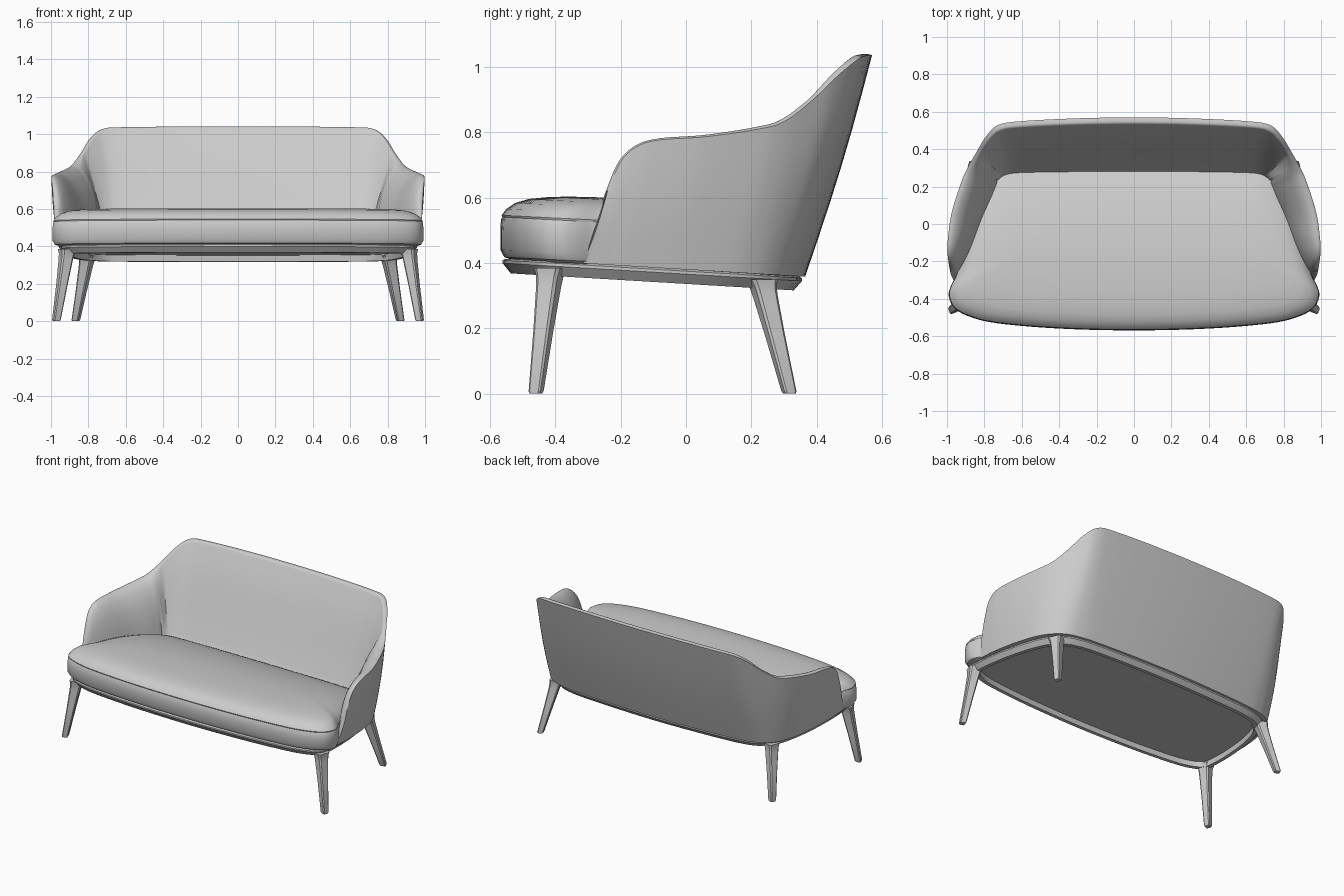
import bpy, bmesh, math

cube = bpy.data.objects.get("Cube")
if cube:
    bpy.data.objects.remove(cube, do_unlink=True)

grey = bpy.data.materials.new("soft_grey")
grey.use_nodes = True
colour = (0.6, 0.6, 0.6, 1)
grey.diffuse_color = colour
for node in grey.node_tree.nodes:
    if node.type == 'BSDF_PRINCIPLED':
        node.inputs["Base Color"].default_value = colour


def spline(points, steps, closed=False):
    """Smooth curve through points of any dimension."""
    n = len(points)

    def at(i):
        return points[i % n] if closed else points[min(max(i, 0), n - 1)]

    out = []
    for i in range(n if closed else n - 1):
        for s in range(steps):
            t = s / steps
            out.append(tuple(
                b + 0.5 * t * (c - a + t * (2*a - 5*b + 4*c - d + t * (3*(b - c) + d - a)))
                for a, b, c, d in zip(at(i - 1), at(i), at(i + 1), at(i + 2))))
    if not closed:
        out.append(points[-1])
    return out


def loft(name, rings, angle=35):
    """Skin a row of closed rings and cap both ends."""
    bm = bmesh.new()
    rows = [[bm.verts.new(p) for p in ring] for ring in rings]
    n = len(rows[0])
    for low, high in zip(rows, rows[1:]):
        for i in range(n):
            j = (i + 1) % n
            bm.faces.new((low[i], low[j], high[j], high[i]))
    bm.faces.new(rows[0][::-1])
    bm.faces.new(rows[-1])
    bmesh.ops.recalc_face_normals(bm, faces=bm.faces[:])
    mesh = bpy.data.meshes.new(name)
    bm.to_mesh(mesh)
    bm.free()
    mesh.materials.append(grey)
    obj = bpy.data.objects.new(name, mesh)
    bpy.context.collection.objects.link(obj)
    bpy.ops.object.select_all(action='DESELECT')
    obj.select_set(True)
    bpy.context.view_layer.objects.active = obj
    bpy.ops.object.shade_smooth_by_angle(angle=math.radians(angle))


def outline(half):
    """Closed smooth plan from its left half, front centre to back centre."""
    return spline(half + [(-x, y) for x, y in half[-2:0:-1]], 5, closed=True)


def dip(y):
    """How far the sitting surface has sunk at depth y."""
    return max(0, y + 0.25) ** 2


def slab(name, plan, profile, slope, centre, half_depth, sag=0):
    """Stack inset copies of a plan; slope tips it back, sag sinks its rear top."""
    rings = []
    z_low, z_high = profile[0][1], profile[-1][1]
    for inset, z in profile:
        sx, sy = 1 - inset / 0.97, 1 - inset / half_depth
        weight = sag * (z - z_low) / (z_high - z_low)
        ring = [(x * sx, centre + (y - centre) * sy) for x, y in plan]
        rings.append([(x, y, z - slope * y - weight * dip(y)) for x, y in ring])
    loft(name, rings)


# Wraparound shell: plan of bottom edge, rim (with height) and inner seat line
stations = [
    (.955, -.315, .985, -.24, .62, .95, -.26),
    (.957, -.29, .992, -.2, .71, .925, -.23),
    (.957, -.25, .997, -.15, .757, .89, -.17),
    (.955, -.17, .995, -.08, .777, .855, -.09),
    (.938, -.02, .975, .06, .787, .81, .03),
    (.907, .12, .925, .22, .81, .757, .15),
    (.875, .2, .89, .3, .833, .725, .23),
    (.837, .255, .842, .385, .897, .7, .252),
    (.785, .298, .79, .47, .978, .67, .264),
    (.715, .323, .725, .53, 1.026, .63, .269),
    (.6, .341, .6, .55, 1.034, .55, .272),
    (.3, .359, .3, .565, 1.037, .28, .275),
    (0, .365, 0, .57, 1.037, 0, .276)]
mirrored = [(-bx, by, -rx, ry, rz, -sx, sy)
            for bx, by, rx, ry, rz, sx, sy in stations[-2::-1]]
# Padding profiles: share of the way inward, share of the way down
arm_pad = spline([(0, 0), (.07, -.02), (.18, -.01), (.32, .04), (.48, .14),
                  (.68, .34), (.87, .65), (1, 1)], 3)
back_pad = spline([(0, 0), (.05, -.005), (.11, 0), (.17, .05), (.37, .25),
                   (.58, .5), (.79, .76), (1, 1)], 3)
STEPS = 6


def shell_section(index, bx, by, rx, ry, rz, sx, sy):
    bz, sz = 0.38 - 0.06 * by, 0.54 - 0.28 * dip(sy)
    dx, dy = rx - sx, ry - sy
    length = math.hypot(dx, dy)
    ring = []
    for i in range(6):
        f = i / 6
        bulge = 0.009 * math.sin(math.pi * f) / length
        ring.append((bx + (rx - bx) * f + dx * bulge,
                     by + (ry - by) * f + dy * bulge, bz + (rz - bz) * f))
    # Arms are fuller than the back, with a seam between them
    fullness = min(1, max(0, 7 - index / STEPS))
    seam = 0.97 if index == 6 * STEPS else 1
    for arm, back in zip(arm_pad, back_pad):
        p, q = (b + (a - b) * fullness for a, b in zip(arm, back))
        p *= seam
        ring.append((rx - dx * p, ry - dy * p, rz + (sz - rz) * q))
    ring.append((sx + (bx - rx) / 2, sy + (by - ry) / 2, bz))
    return ring


path = spline(stations + mirrored, STEPS)
loft("backrest_and_arms",
     [shell_section(min(i, len(path) - 1 - i), *s) for i, s in enumerate(path)])

# Seat cushion with a seam groove below its crown
seat_plan = outline([
    (0, -.569), (.4, -.559), (.73, -.531), (.88, -.495), (.96, -.45), (.99, -.39),
    (.983, -.34), (.95, -.27), (.925, -.18), (.865, .03), (.8, .19), (.752, .265),
    (.67, .302), (.4, .316), (0, .32)])
slab("seat_cushion", seat_plan,
     [(.04, .382), (.012, .39), (0, .412), (0, .47), (.002, .505), (.006, .512),
      (.004, .518), (.018, .538), (.045, .558), (.085, .572), (.15, .582), (.22, .586),
      (.3, .588), (.38, .589)],
     0.05, -0.12, 0.44, sag=0.28)

# Chamfered base frame with a recessed underside
frame_plan = outline([
    (0, -.562), (.4, -.55), (.72, -.52), (.86, -.487), (.93, -.437), (.945, -.36),
    (.938, -.2), (.91, 0), (.862, .17), (.8, .257), (.71, .31), (.5, .338), (0, .355)])
slab("base_frame", frame_plan,
     [(.01, .38), (0, .375), (0, .366), (.025, .336), (.05, .336), (.054, .37)],
     0.06, -0.1, 0.455)


# Splayed tapered legs with chamfered corners, flared into the frame
def leg(name, top, foot, turn):
    rings = []
    for f, size in ((0, .02), (.02, .024), (.5, .032), (.85, .04), (.94, .044), (1, .053)):
        cx, cy, cz = (a + (b - a) * f for a, b in zip(foot, top))
        ring = []
        for k in range(4):
            for shift in (-.15, .15):
                a = turn + k * math.pi / 2 + math.pi / 4 + shift
                ring.append((cx + size * math.cos(a), cy + size * math.sin(a), cz))
        rings.append(ring)
    loft(name, rings, 25)


for side, sign in (("left", 1), ("right", -1)):
    leg("front_leg_" + side, (sign * .912, -.414, .385), (sign * .972, -.46, 0), sign * -0.35)
    leg("rear_leg_" + side, (sign * .803, .23, .35), (sign * .868, .317, 0), sign * 0.35)
